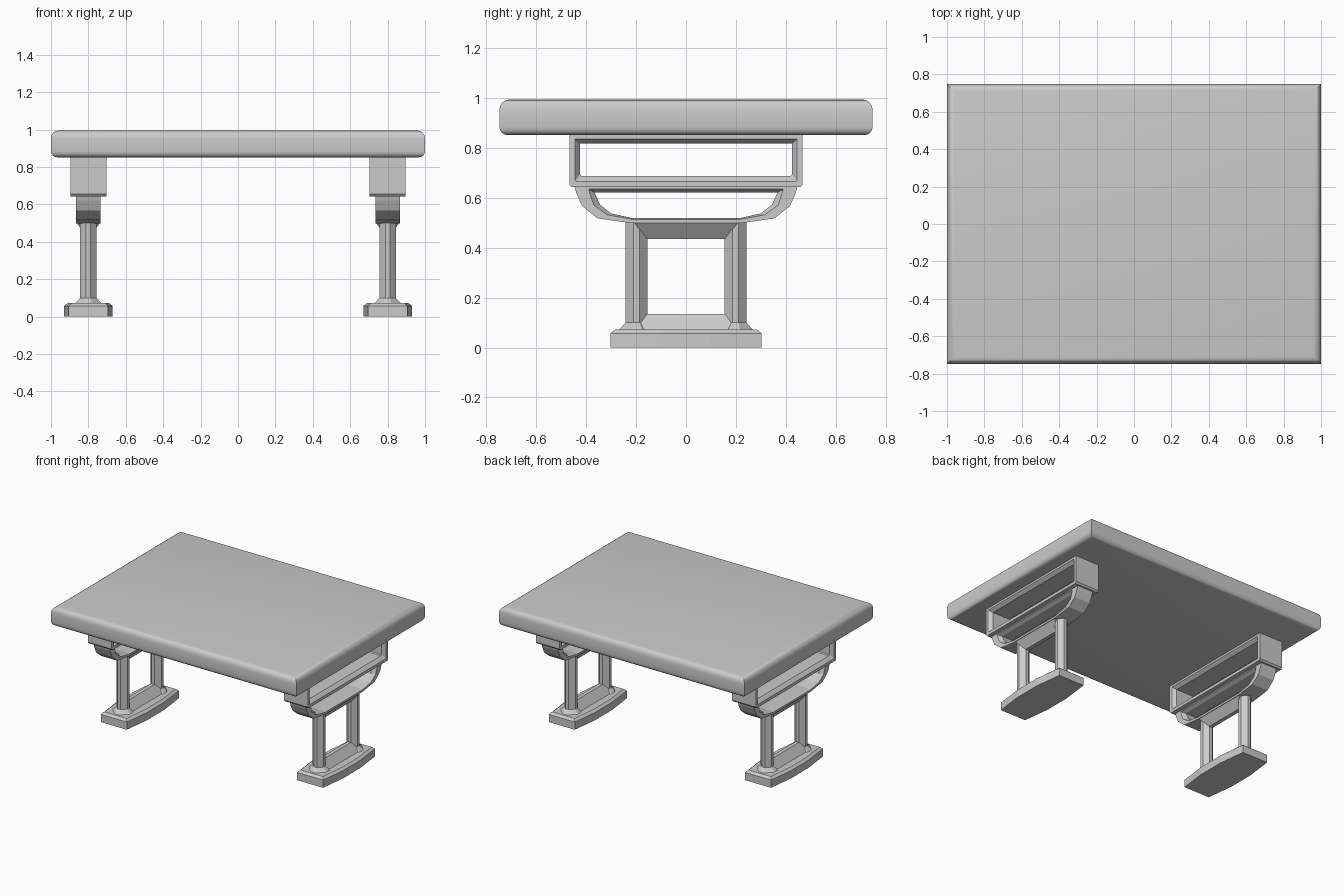
import bpy, bmesh
from math import sin, cos, pi, radians

if "Cube" in bpy.data.objects:
    bpy.data.objects.remove(bpy.data.objects["Cube"])


def loft(name, loops, cyclic=False):
    """Skin equal-length loops of points; cap the ends or close into a ring."""
    bm = bmesh.new()
    rows = [[bm.verts.new(p) for p in loop] for loop in loops]
    n = len(rows[0])
    pairs = list(zip(rows, rows[1:]))
    if cyclic:
        pairs.append((rows[-1], rows[0]))
    else:
        bm.faces.new(rows[0])
        bm.faces.new(rows[-1])
    for a, b in pairs:
        for i in range(n):
            j = (i + 1) % n
            bm.faces.new((a[i], a[j], b[j], b[i]))
    bmesh.ops.recalc_face_normals(bm, faces=bm.faces)
    mesh = bpy.data.meshes.new(name)
    bm.to_mesh(mesh)
    bm.free()
    obj = bpy.data.objects.new(name, mesh)
    bpy.context.collection.objects.link(obj)
    return obj


def rect(hx, hy, z, cx=0, cy=0):
    return [(cx + a * hx, cy + b * hy, z) for a, b in ((-1, -1), (1, -1), (1, 1), (-1, 1))]


def symmetric(half):
    """Complete a half outline in (y, z), listed from +y, to both sides."""
    return half + [(-y, z) for y, z in reversed(half)]


def ring(name, cx, h, outer, face, hole, chamfer):
    """Frame running along x with a chamfered opening."""
    at = lambda pts, x: [(cx + x, y, z) for y, z in pts]
    return loft(name, [at(outer, -h), at(outer, h), at(face, h),
                       at(hole, h - chamfer), at(hole, chamfer - h), at(face, -h)], True)


# Table top with rounded long edges and mitred corners
profile = []
for cz, start, r in ((0.885, -pi / 2, 0.033), (0.955, 0, 0.04)):
    for k in range(5):
        a = start + k * pi / 8
        profile.append((r - r * cos(a), cz + r * sin(a)))
top = loft("table_top", [rect(1 - d, 0.748 - d, z) for d, z in profile])
bpy.context.view_layer.objects.active = top
top.select_set(True)
bpy.ops.object.shade_smooth_by_angle(angle=radians(35))

for side, cx in (("left", -0.8), ("right", 0.8)):
    # Open box frame under the top
    ring(side + "_upper_frame", cx, 0.0965,
         symmetric([(0.468, 0.858), (0.468, 0.655), (0.458, 0.643)]),
         symmetric([(0.445, 0.837), (0.445, 0.67), (0.44, 0.665)]),
         symmetric([(0.425, 0.818), (0.425, 0.695), (0.418, 0.688)]), 0.025)

    # Curved cradle
    ring(side + "_cradle", cx, 0.065,
         symmetric([(0.447, 0.645), (0.44, 0.62), (0.417, 0.568), (0.355, 0.518), (0.22, 0.499)]),
         symmetric([(0.39, 0.635), (0.386, 0.62), (0.37, 0.572), (0.315, 0.532), (0.215, 0.514)]),
         symmetric([(0.368, 0.622), (0.364, 0.616), (0.345, 0.573), (0.30, 0.538), (0.215, 0.519)]), 0.025)

    # Pair of octagonal posts with flared feet
    for end, cy in (("front", -0.198), ("back", 0.198)):
        r, f = 0.044, 0.012
        octagon = [(r, -f), (r, f), (f, r), (-f, r), (-r, f), (-r, -f), (-f, -r), (f, -r)]
        section = lambda z, s: [(cx + x * s, cy + y * s, z) for x, y in octagon]
        loft(f"{side}_{end}_post",
             [section(0.06, 1.7), section(0.072, 1.6), section(0.1, 1), section(0.505, 1)])

    # Sloped rails between the posts
    for label, z0, z1 in (("lower", 0.065, 0.135), ("upper", 0.505, 0.436)):
        loft(f"{side}_{label}_rail",
             [rect(0.065, 0.21, z0, cx), rect(0.014, 0.16, z1, cx)])

    # Foot plate, wider in the middle
    plan = [(0.105, -0.303), (0.13, -0.1), (0.13, 0.1), (0.105, 0.303),
            (-0.105, 0.303), (-0.13, 0.1), (-0.13, -0.1), (-0.105, -0.303)]
    loft(side + "_foot_plate",
         [[(cx + x * sx, y * sy, z) for x, y in plan]
          for sx, sy, z in ((1, 1, 0), (1, 1, 0.057), (0.86, 0.94, 0.072))])
